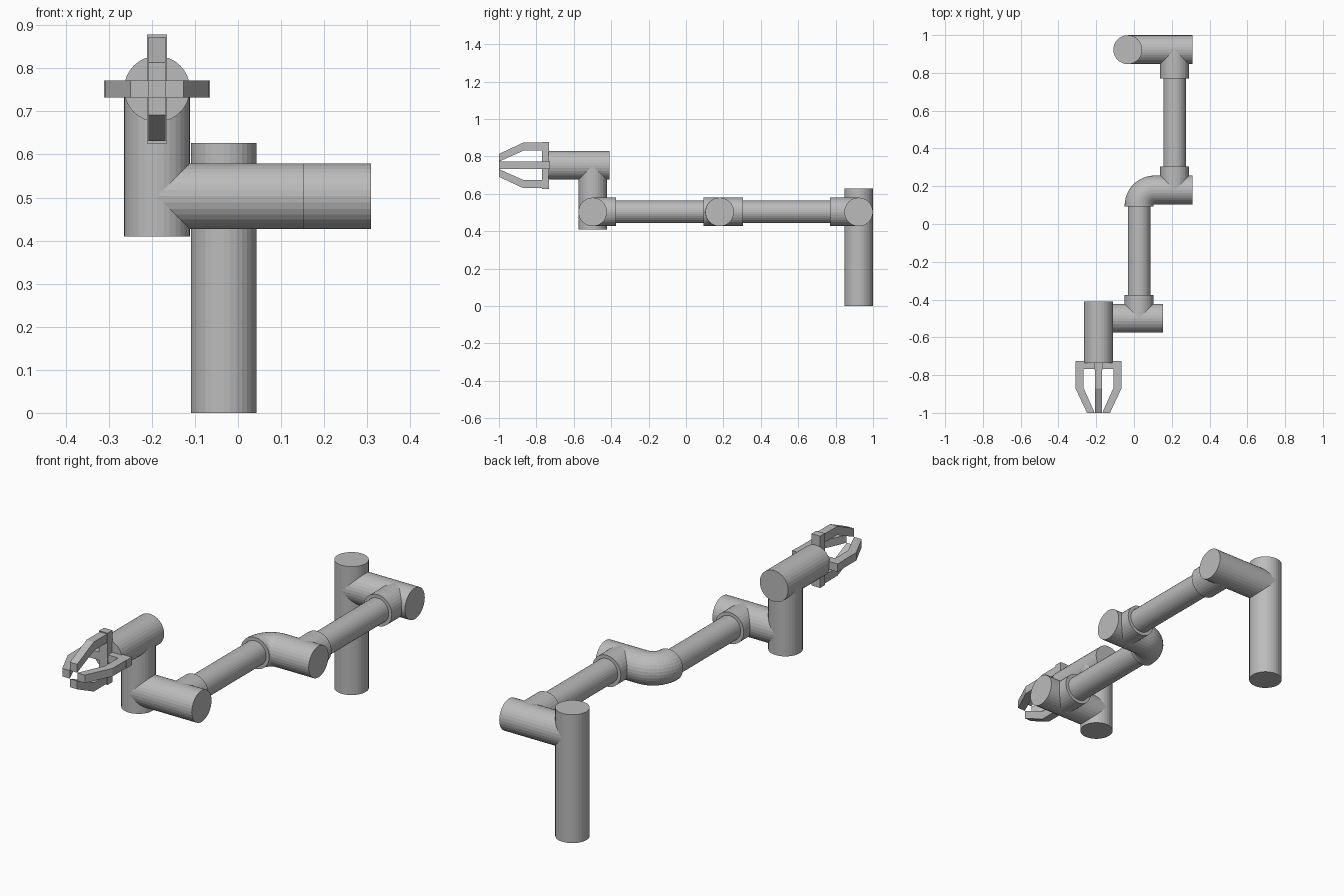
import bpy, bmesh, math
from mathutils import Vector

if "Cube" in bpy.data.objects:
    bpy.data.objects.remove(bpy.data.objects["Cube"])

grey = bpy.data.materials.new("arm grey")
grey.diffuse_color = (0.5, 0.5, 0.5, 1)
grey.use_nodes = True
grey.node_tree.nodes["Principled BSDF"].inputs["Base Color"].default_value = grey.diffuse_color
R, THIN, SIDES = 0.0765, 0.06, 32
Z = 0.503                       # height of the arm axis
HX, HZ = -0.188, 0.752          # gripper axis


def finish(name, bm):
    bmesh.ops.recalc_face_normals(bm, faces=bm.faces)
    me = bpy.data.meshes.new(name)
    bm.to_mesh(me)
    bm.free()
    me.materials.append(grey)
    ob = bpy.data.objects.new(name, me)
    bpy.context.collection.objects.link(ob)
    return ob


def tube(name, pts, r=R):
    """Capped round tube swept along a path."""
    pts = [Vector(p) for p in pts]
    bm = bmesh.new()
    rings = []
    for i, p in enumerate(pts):
        d = (pts[min(i + 1, len(pts) - 1)] - pts[max(i - 1, 0)]).normalized()
        u = Vector((0, 0, 1)) if abs(d.z) < 0.9 else Vector((1, 0, 0))
        v = d.cross(u).normalized()
        rings.append([bm.verts.new(p + r * (math.cos(a) * u + math.sin(a) * v))
                      for a in (2 * math.pi * k / SIDES for k in range(SIDES))])
    for a, b in zip(rings, rings[1:]):
        for k in range(SIDES):
            n = (k + 1) % SIDES
            bm.faces.new((a[k], a[n], b[n], b[k]))
    bm.faces.new(rings[0])
    bm.faces.new(rings[-1])
    return finish(name, bm)


def box(name, lo, hi):
    bm = bmesh.new()
    bmesh.ops.create_cube(bm, size=1)
    for v in bm.verts:
        v.co = [(l + h) / 2 + c * (h - l) for l, h, c in zip(lo, hi, v.co)]
    return finish(name, bm)


# base post and shoulder
tube("base_post", [(-0.033, 0.923, 0), (-0.033, 0.923, 0.627)])
tube("shoulder", [(-0.033, 0.923, Z), (0.309, 0.923, Z)])

# upper arm with a collar at each end
UX = 0.215
tube("upper_arm", [(UX, 0.9, Z), (UX, 0.2, Z)], THIN)
tube("shoulder_collar", [(UX, 0.923, Z), (UX, 0.77, Z)])
tube("elbow_collar", [(UX, 0.305, Z), (UX, 0.18, Z)])

# curved elbow
FX, B = 0.027, 0.082
bend = [(FX + B - B * math.sin(a), 0.18 - B + B * math.cos(a), Z)
        for a in (math.pi / 2 * k / 12 for k in range(13))]
tube("elbow", [(0.309, 0.18, Z)] + bend + [(FX, 0.093, Z)])

# forearm and wrist
tube("forearm", [(FX, 0.11, Z), (FX, -0.45, Z)], THIN)
tube("wrist_collar", [(FX, -0.375, Z), (FX, -0.499, Z)])
tube("wrist", [(0.153, -0.499, Z), (HX, -0.499, Z)])
tube("wrist_post", [(HX, -0.499, 0.41), (HX, -0.499, HZ)])
tube("hand", [(HX, -0.41, HZ), (HX, -0.735, HZ)])

# gripper cross bars
box("upright_bar", (HX - 0.023, -0.77, HZ - 0.127), (HX + 0.023, -0.733, HZ + 0.126))
box("cross_bar", (HX - 0.123, -0.768, HZ - 0.0195), (HX + 0.123, -0.726, HZ + 0.0195))

# four fingers: profile as (distance from axis, y)
PROFILE = [(0.121, -0.765), (0.121, -0.872), (0.061, -1.0),
           (0.02, -1.0), (0.079, -0.868), (0.079, -0.765)]
for i, name in enumerate(["right", "top", "left", "bottom"]):
    a = i * math.pi / 2
    out = Vector((math.cos(a), 0, math.sin(a)))
    side = Vector((-math.sin(a), 0, math.cos(a)))
    bm = bmesh.new()
    loops = [[bm.verts.new(Vector((HX, y, HZ)) + out * r + side * s) for r, y in PROFILE]
             for s in (-0.0195, 0.0195)]
    n = len(PROFILE)
    for k in range(n):
        bm.faces.new((loops[0][k], loops[0][(k + 1) % n], loops[1][(k + 1) % n], loops[1][k]))
    for loop in loops:
        bm.faces.new(loop)
    finish(name + "_finger", bm)
